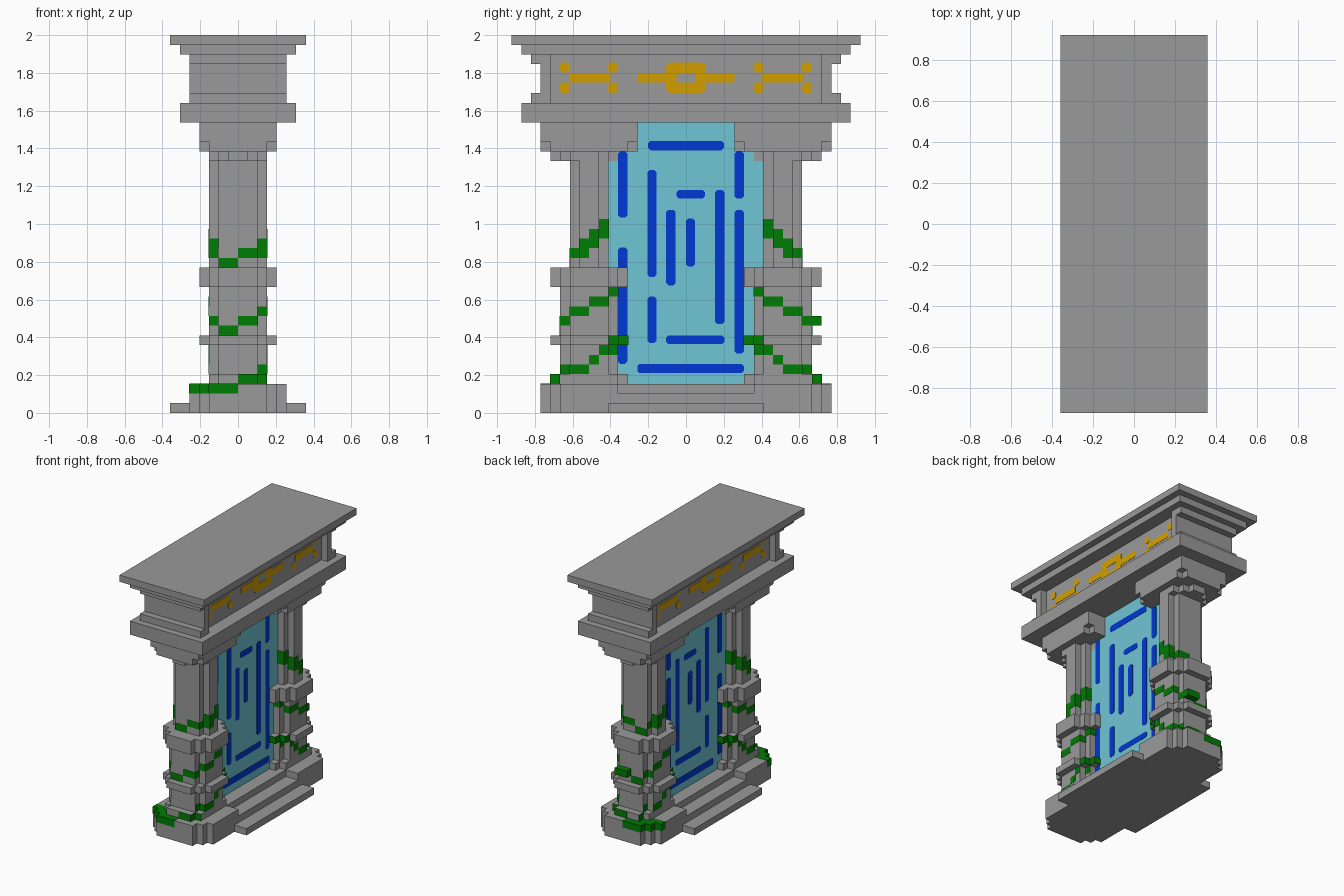
import bpy, bmesh

cube = bpy.data.objects.get("Cube")
if cube:
    bpy.data.objects.remove(cube, do_unlink=True)

U = 2 / 39   # one block
E = 0.002    # how far painted details stand proud


def material(name, rgb):
    m = bpy.data.materials.new(name)
    m.use_nodes = True
    m.diffuse_color = (*rgb, 1)
    bsdf = m.node_tree.nodes["Principled BSDF"]
    bsdf.inputs["Base Color"].default_value = (*rgb, 1)
    bsdf.inputs["Roughness"].default_value = 0.9
    return m


STONE = material("grey stone", (0.32, 0.32, 0.32))
GOLD = material("gold", (0.65, 0.35, 0.0))
WATER = material("pale blue", (0.16, 0.56, 0.66))
RUNE = material("deep blue", (0.0, 0.04, 0.66))
MOSS = material("moss green", (0.0, 0.2, 0.001))


def finish(bm, name, mat):
    bmesh.ops.recalc_face_normals(bm, faces=bm.faces)
    me = bpy.data.meshes.new(name)
    bm.to_mesh(me)
    bm.free()
    me.materials.append(mat)
    ob = bpy.data.objects.new(name, me)
    bpy.context.collection.objects.link(ob)
    return ob


def prism(bm, pts, vec):
    """Extrude a closed outline of 3D points along vec."""
    face = bm.faces.new([bm.verts.new(p) for p in pts])
    ext = bmesh.ops.extrude_face_region(bm, geom=[face], use_keep_orig=True)
    bmesh.ops.translate(bm, vec=vec, verts=[g for g in ext["geom"] if isinstance(g, bmesh.types.BMVert)])


def box(bm, x0, x1, y0, y1, z0, z1):
    """Box in block units."""
    prism(bm, [(x * U, y * U, z0 * U) for x, y in ((x0, y0), (x1, y0), (x1, y1), (x0, y1))],
          (0, 0, (z1 - z0) * U))


def stepped(bm, z0, z1, cy, steps):
    """Slab with staircase corners; steps are (half x, half y), widest x first."""
    q = []
    for i, (hx, hy) in enumerate(steps):
        if i:
            q.append((hx, steps[i - 1][1]))
        q.append((hx, hy))
    r = q[::-1]
    ring = q + [(-x, y) for x, y in r] + [(-x, -y) for x, y in q] + [(x, -y) for x, y in r]
    prism(bm, [(x * U, (y + cy) * U, z0 * U) for x, y in ring], (0, 0, (z1 - z0) * U))


def pill(bm, y0, y1, z0, z1, hx, c=0.012):
    """Bar with clipped corners running through the wall in x."""
    pts = [(y0 + c, z0), (y1 - c, z0), (y1, z0 + c), (y1, z1 - c),
           (y1 - c, z1), (y0 + c, z1), (y0, z1 - c), (y0, z0 + c)]
    prism(bm, [(-hx, y, z) for y, z in pts], (2 * hx, 0, 0))


# Plinth, entrance steps and sill
bm = bmesh.new()
stepped(bm, 0, 2, 0, [(5, 13), (4, 14), (3, 15)])
finish(bm, "plinth", STONE)
for s, name in ((1, "left_entrance_step"), (-1, "right_entrance_step")):
    bm = bmesh.new()
    box(bm, 5 * s, 7 * s, -8, 8, 0, 1)
    finish(bm, name, STONE)
bm = bmesh.new()
box(bm, -3, 3, -7, 7, 2, 3)
finish(bm, "sill", STONE)

# Pillars: stacked stepped sections (z0, z1, offset from pillar axis, steps)
BAND = [(4, 2), (3, 3), (2, 4)]
THICK = [(3, 2), (2, 3)]
SECTIONS = [(2, 3, 1, [(5, 2), (4, 3), (3, 4)]), (3, 4, 0, [(3, 3), (2, 4)]),
            (4, 7, 0, THICK), (7, 8, 0, BAND), (8, 13, 0, THICK), (13, 15, 0, BAND),
            (15, 26, 0, [(3, 1), (2, 2)]),
            (26, 27, 0.5, [(3, 1.5), (2, 2.5), (1, 3.5)]),
            (27, 28, 0, [(4, 4), (3, 5)]), (28, 30, 0, [(4, 5)])]
for s, name in ((-1, "front"), (1, "back")):
    bm = bmesh.new()
    for z0, z1, off, steps in SECTIONS:
        stepped(bm, z0, z1, s * (10 + off), steps)
    box(bm, -5, 5, 7 * s, 10 * s, 2, 3)  # square inner end of the foot
    finish(bm, name + "_pillar", STONE)

# Entablature: architrave, recessed frieze, end posts and cornice
bm = bmesh.new()
box(bm, -6, 6, -17, 17, 30, 32)
finish(bm, "architrave", STONE)
bm = bmesh.new()
box(bm, -4, 4, -14, 14, 32, 37)
finish(bm, "frieze", STONE)
for s, name in ((-1, "front"), (1, "back")):
    bm = bmesh.new()
    for y, z0, z1 in ((16, 32, 33), (15, 33, 36), (16, 36, 37)):
        box(bm, -5, 5, 14 * s, y * s, z0, z1)
    finish(bm, name + "_frieze_end", STONE)
bm = bmesh.new()
box(bm, -6, 6, -17, 17, 37, 38)
box(bm, -7, 7, -18, 18, 38, 39)
finish(bm, "cornice", STONE)

# Gold ornament on both faces of the frieze
bm = bmesh.new()
hx = 4 * U + E
for s in (-1, 1):
    for a, b in ((0.36, 0.412), (0.615, 0.668)):
        for z0, z1 in ((1.693, 1.748), (1.802, 1.855)):
            pill(bm, *sorted((a * s, b * s)), z0, z1, hx)
    pill(bm, *sorted((0.40 * s, 0.62 * s)), 1.75, 1.80, hx, 0.006)
    pill(bm, *sorted((0.09 * s, 0.256 * s)), 1.75, 1.80, hx, 0.006)
    pill(bm, *sorted((0.05 * s, 0.105 * s)), 1.70, 1.85, hx)
for z0, z1 in ((1.693, 1.75), (1.80, 1.855)):
    pill(bm, -0.095, 0.095, z0, z1, hx)
finish(bm, "gold_ornament", GOLD)

# Portal sheet and its marks
bm = bmesh.new()
box(bm, -1, 1, -8, 8, 3, 30)
finish(bm, "portal_sheet", WATER)
MARKS = [(-.20, .20, 1.39, 1.44), (-.36, -.31, 1.035, 1.385), (-.36, -.31, .26, .875),
         (-.205, -.155, .72, 1.285), (-.205, -.155, .37, .615), (-.105, -.055, .675, 1.075),
         (0, .048, .775, 1.03), (-.05, .10, 1.135, 1.18), (.153, .203, .47, 1.18),
         (.257, .307, 1.135, 1.385), (.257, .307, .315, 1.075), (-.105, .203, .365, .41),
         (-.257, .307, .21, .26)]
bm = bmesh.new()
for y0, y1, z0, z1 in MARKS:
    pill(bm, y0, y1, z0, z1, U + E)
finish(bm, "portal_marks", RUNE)

# Moss plates: sides (y0, y1, z0, z1, x face), ends and inner faces (x0, x1, z0, z1, y face)
SIDES = [(11, 12, 16, 17, 2), (10, 11, 16, 18, 3), (9, 10, 17, 19, 3), (8, 9, 18, 20, 2),
         (12, 13, 9, 10, 2), (10, 12, 10, 11, 3), (8, 10, 11, 12, 3), (7, 8, 12, 13, 2),
         (13, 14, 3, 4, 2), (12, 13, 4, 5, 2), (10, 12, 4, 5, 3), (9, 10, 5, 6, 3),
         (8, 9, 6, 7, 3), (7, 8, 6, 7, 2), (7, 8, 7, 8, 3), (6, 7, 7, 8, 2)]
ENDS = [(-3, -2, 16, 18, 11), (-2, 0, 15, 16, 12), (0, 2, 16, 17, 12), (2, 3, 16, 18, 11),
        (-3, -2, 9, 10, 12), (-2, 0, 8, 9, 13), (0, 2, 9, 10, 13), (2, 3, 10, 11, 12),
        (-5, -4, 2, 3, 13), (-4, -3, 2, 3, 14), (-3, 0, 2, 3, 15), (0, 2, 3, 4, 14),
        (2, 3, 3, 4, 13), (2, 3, 4, 5, 12)]
INNER = [(-2, 2, 18, 20, 8), (-3, -2, 17, 19, 9), (2, 3, 17, 19, 9),
         (-2, 2, 12, 13, 7), (-3, -2, 11, 12, 8), (2, 3, 11, 12, 8),
         (-2, 2, 7, 8, 6), (-3, -2, 7, 8, 7), (2, 3, 7, 8, 7)]
T = E / U
for s, name in ((-1, "front"), (1, "back")):
    bm = bmesh.new()
    for y0, y1, z0, z1, x in SIDES:
        for sx in (-1, 1):
            box(bm, sx * (x - T), sx * (x + T), s * y0, s * y1, z0, z1)
    for x0, x1, z0, z1, y in ENDS + INNER:
        box(bm, x0, x1, s * (y - T), s * (y + T), z0, z1)
    # Foot moss wraps round the corner and over the ledge
    for x, y0, y1 in ((-5, 12, 13), (-4, 13, 14), (-3, 14, 15)):
        box(bm, x - T, x + T, s * y0, s * y1, 2, 3)
        box(bm, x, 0, s * y0, s * y1, 3 - T, 3 + T)
    if s > 0:  # one tuft sticking out on the back pillar
        box(bm, 0, 2, 13, 14, 9, 10)
    finish(bm, name + "_pillar_moss", MOSS)
